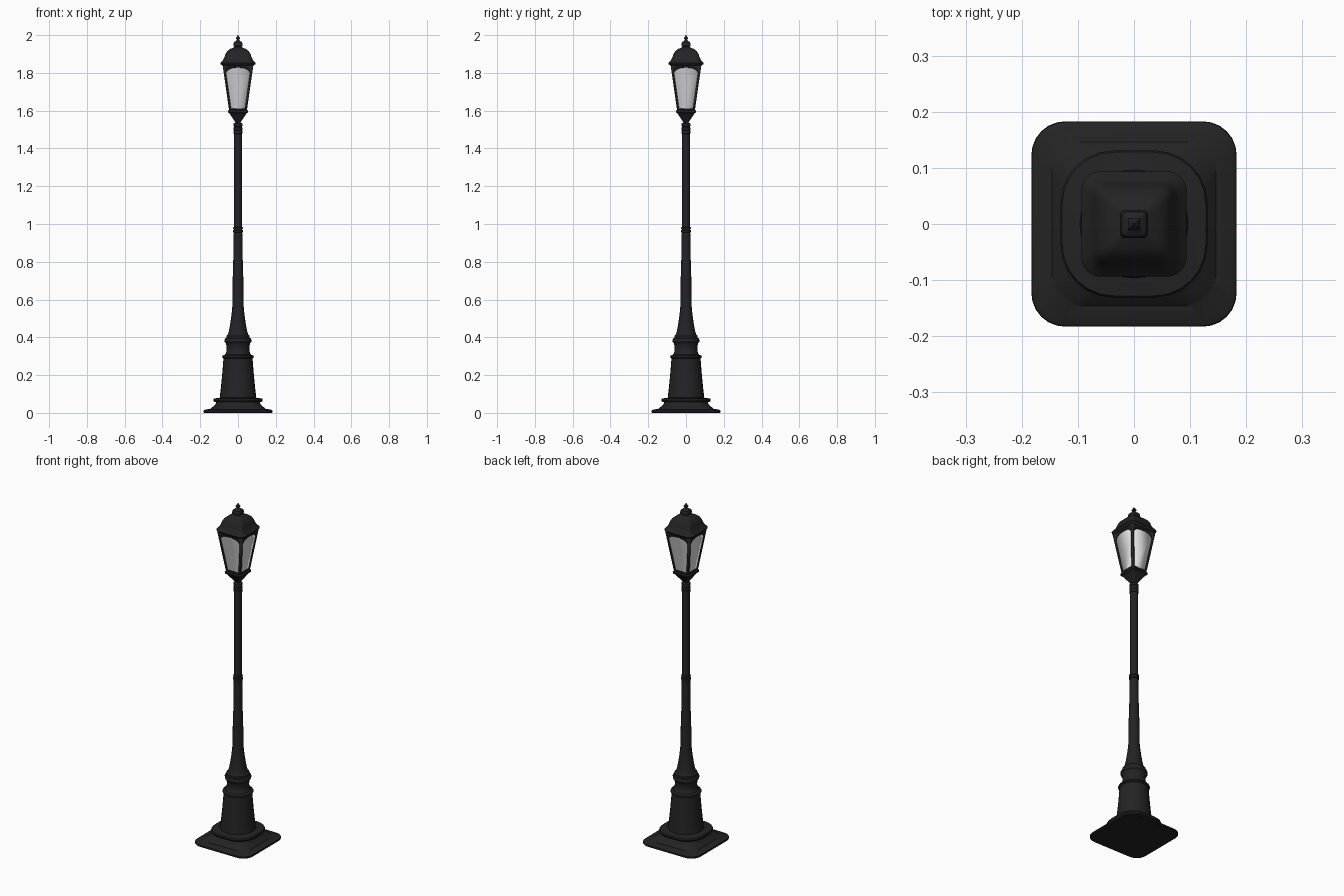
import bpy, bmesh, math

if "Cube" in bpy.data.objects:
    bpy.data.objects.remove(bpy.data.objects["Cube"])


def material(name, color):
    m = bpy.data.materials.new(name)
    m.diffuse_color = (*color, 1)
    m.use_nodes = True
    m.node_tree.nodes["Principled BSDF"].inputs["Base Color"].default_value = m.diffuse_color
    return m


BLACK = material("black iron", (0.017, 0.017, 0.017))
GLASS = material("frosted glass", (0.78, 0.78, 0.78))


def finish(name, bm, mat, angle=35):
    bmesh.ops.remove_doubles(bm, verts=bm.verts, dist=0.00005)
    bmesh.ops.recalc_face_normals(bm, faces=bm.faces)
    me = bpy.data.meshes.new(name)
    bm.to_mesh(me)
    bm.free()
    me.materials.append(mat)
    ob = bpy.data.objects.new(name, me)
    bpy.context.collection.objects.link(ob)
    bpy.ops.object.select_all(action='DESELECT')
    ob.select_set(True)
    bpy.context.view_layer.objects.active = ob
    bpy.ops.object.shade_smooth_by_angle(angle=math.radians(angle))
    return ob


def section(h, c, n):
    """Rounded square of half width h; c = 0 is square, c = 1 is a circle."""
    pts = []
    for k in range(4):
        mid = math.pi / 4 + k * math.pi / 2
        cx = math.copysign(h * (1 - c), math.cos(mid))
        cy = math.copysign(h * (1 - c), math.sin(mid))
        for i in range(n):
            if n == 1:
                pts.append((cx, cy))
                continue
            a = k * math.pi / 2 + math.pi / 2 * i / (n - 1)
            pts.append((cx + h * c * math.cos(a), cy + h * c * math.sin(a)))
    return pts


def loft(name, rows, mat=BLACK, n=7, caps=True, angle=35):
    """Skin through (half width, height, roundness) rows."""
    bm = bmesh.new()
    rings = [[bm.verts.new((x, y, z)) for x, y in section(h, c, n)] for h, z, c in rows]
    for a, b in zip(rings, rings[1:]):
        for i in range(len(a)):
            j = (i + 1) % len(a)
            bm.faces.new((a[i], a[j], b[j], b[i]))
    if caps:
        bm.faces.new(rings[0][::-1])
        bm.faces.new(rings[-1])
    return finish(name, bm, mat, angle)


def turned(name, profile):
    return loft(name, [(r, z, 1) for r, z in profile])


# Square stepped foot
loft("foot", [(0.180, 0, 0.33), (0.183, 0.004, 0.33), (0.182, 0.012, 0.33),
              (0.172, 0.018, 0.33), (0.146, 0.021, 0.35), (0.142, 0.026, 0.4),
              (0.128, 0.036, 0.5), (0.119, 0.046, 0.6), (0.115, 0.057, 0.7),
              (0.128, 0.060, 0.72), (0.131, 0.068, 0.72), (0.128, 0.076, 0.72),
              (0.105, 0.079, 0.85), (0.09, 0.082, 1)])

# Tapered pedestal with its mouldings
turned("pedestal", [(0.097, 0.078), (0.091, 0.13), (0.085, 0.19), (0.080, 0.25), (0.077, 0.288),
                    (0.082, 0.291), (0.084, 0.297), (0.081, 0.303), (0.069, 0.308),
                    (0.063, 0.318), (0.060, 0.335), (0.061, 0.355), (0.065, 0.370),
                    (0.071, 0.376), (0.072, 0.386), (0.068, 0.394), (0.062, 0.397),
                    (0.062, 0.408), (0.054, 0.415)])

# Flared lower post and slim upper post
turned("lower_post", [(0.056, 0.41), (0.049, 0.43), (0.043, 0.46), (0.037, 0.50), (0.032, 0.54),
                      (0.029, 0.58), (0.028, 0.72), (0.026, 0.735), (0.0235, 0.95)])
turned("upper_post", [(0.0215, 0.94), (0.0215, 1.50)])


def collar(name, z, r, half):
    turned(name, [(r - .006, z - half), (r - .001, z - half * .7), (r, z),
                  (r - .001, z + half * .7), (r - .006, z + half)])


collar("middle_collar_low", 0.962, 0.027, 0.008)
collar("middle_collar_high", 0.978, 0.026, 0.006)
for i, z in enumerate((1.485, 1.503, 1.525)):
    collar("top_collar_%d" % i, z, 0.025, 0.009)
turned("neck", [(0.020, 1.495), (0.021, 1.53), (0.014, 1.537), (0.014, 1.55)])

# Lantern cup, rim and glass
loft("lantern_cup", [(0.012, 1.535, 0.3), (0.018, 1.545, 0.2), (0.040, 1.578, 0.12),
                     (0.046, 1.587, 0.12), (0.052, 1.590, 0.12), (0.053, 1.600, 0.12),
                     (0.046, 1.605, 0.12)], n=4)


def wall(z):
    """Half width of the sloping lantern wall at height z."""
    return 0.043 + (z - 1.6) * 0.142


loft("lantern_glass", [(wall(1.6) - 0.003, 1.6, 0), (wall(1.84) - 0.003, 1.84, 0)],
     GLASS, n=1, caps=False, angle=180)

# Frame: four walls, each with an arched opening
bm = bmesh.new()
bar = 0.008
opening = [(-(wall(1.612) - bar), 1.612), (-(wall(1.802) - bar), 1.802)]
outer = [(-wall(1.6), 1.6), (-wall(1.848), 1.848)]
half = wall(1.802) - bar
for i in range(1, 12):
    t = -1 + i / 6
    opening.append((t * half, 1.802 + 0.026 * (1 - abs(t) ** 2.4) ** 0.6))
    outer.append((t * wall(1.848), 1.848))
opening += [(-x, z) for x, z in opening[1::-1]]
outer += [(-x, z) for x, z in outer[1::-1]]
for k in range(4):
    ca, sa = round(math.cos(k * math.pi / 2)), round(math.sin(k * math.pi / 2))

    def place(p):
        x, y = p[0], -wall(p[1])
        return bm.verts.new((x * ca - y * sa, x * sa + y * ca, p[1]))
    o, n = [place(p) for p in outer], [place(p) for p in opening]
    for i in range(len(o)):
        j = (i + 1) % len(o)
        bm.faces.new((o[i], n[i], n[j], o[j]))
frame = finish("lantern_frame", bm, BLACK)
mod = frame.modifiers.new("thickness", 'SOLIDIFY')
mod.thickness = 0.008
mod.offset = 0

# Roof and finial
loft("roof", [(0.072, 1.832, 0.3), (0.084, 1.840, 0.35), (0.092, 1.846, 0.38),
              (0.094, 1.852, 0.38), (0.089, 1.858, 0.38), (0.079, 1.868, 0.34),
              (0.072, 1.882, 0.3), (0.067, 1.898, 0.28), (0.058, 1.914, 0.28),
              (0.044, 1.926, 0.28), (0.026, 1.933, 0.3), (0.018, 1.937, 0.3)])
loft("finial", [(0.018, 1.930, 0.3), (0.019, 1.938, 0.3), (0.024, 1.942, 0.3),
                (0.025, 1.952, 0.3), (0.021, 1.963, 0.3), (0.010, 1.970, 0.3),
                (0.006, 1.975, 0.3), (0.011, 1.983, 0.2), (0.009, 1.987, 0.2),
                (0.001, 2.0, 0.2)], n=4)
